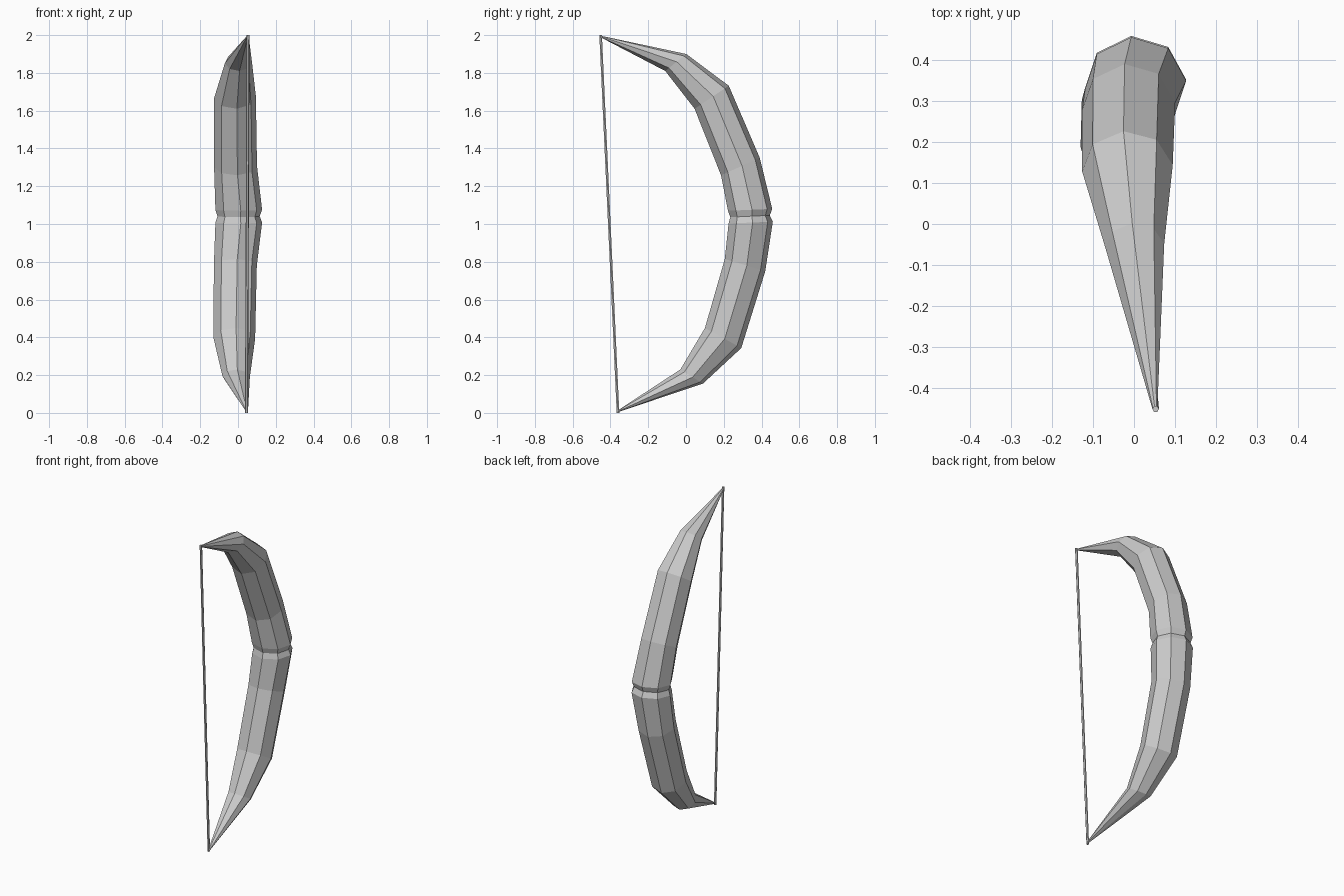
import bpy, bmesh
from math import sin, cos, pi, radians
from mathutils import Vector

if "Cube" in bpy.data.objects:
    bpy.data.objects.remove(bpy.data.objects["Cube"])


def loft(name, rings):
    """Skin a list of equal-length point rings and cap both ends."""
    bm = bmesh.new()
    vr = [[bm.verts.new(p) for p in r] for r in rings]
    n = len(vr[0])
    for a, b in zip(vr, vr[1:]):
        for i in range(n):
            j = (i + 1) % n
            bm.faces.new((a[i], a[j], b[j], b[i]))
    bm.faces.new(vr[0][::-1])
    bm.faces.new(vr[-1])
    bmesh.ops.recalc_face_normals(bm, faces=bm.faces)
    me = bpy.data.meshes.new(name)
    bm.to_mesh(me)
    bm.free()
    ob = bpy.data.objects.new(name, me)
    bpy.context.collection.objects.link(ob)
    return ob


def ring(x, inner, outer, rx, sides=8, twist=radians(5)):
    """Octagonal section spanning from the inner to the outer (y, z) point."""
    a, b = Vector((x, *inner)), Vector((x, *outer))
    mid, v = (a + b) / 2, (b - a) / 2
    u = Vector((rx, 0, 0))
    angles = [2 * pi * i / sides + twist for i in range(sides)]
    return [mid + u * cos(t) + v * sin(t) for t in angles]


# Bow stave: centre x, inner (y, z), outer (y, z), half width; bottom to top
stave = [
    (0.047, (-0.363, 0.012), (-0.355, 0.006), 0.006),
    (-0.010, (-0.030, 0.230), (0.090, 0.155), 0.073),
    (-0.020, (0.100, 0.450), (0.293, 0.343), 0.111),
    (-0.014, (0.205, 0.815), (0.420, 0.750), 0.114),
    (0.004, (0.225, 1.003), (0.460, 1.012), 0.124),
    # shallow grip groove
    (0.003, (0.234, 1.036), (0.444, 1.046), 0.112),
    (0.004, (0.222, 1.070), (0.457, 1.080), 0.124),
    (-0.013, (0.185, 1.258), (0.391, 1.350), 0.114),
    (-0.016, (0.045, 1.610), (0.227, 1.732), 0.111),
    (0.002, (-0.110, 1.810), (0.002, 1.900), 0.072),
    (0.051, (-0.455, 1.990), (-0.448, 1.996), 0.006),
]
loft("bow_stave", [ring(*s) for s in stave])

# Bowstring: thin straight tube between the tips
ends = [Vector((0.045, -0.360, 0.0)), Vector((0.053, -0.452, 2.0))]
loft("bowstring", [[e + 0.008 * Vector((cos(t), sin(t), 0))
                    for t in (pi * i / 3 for i in range(6))] for e in ends])
